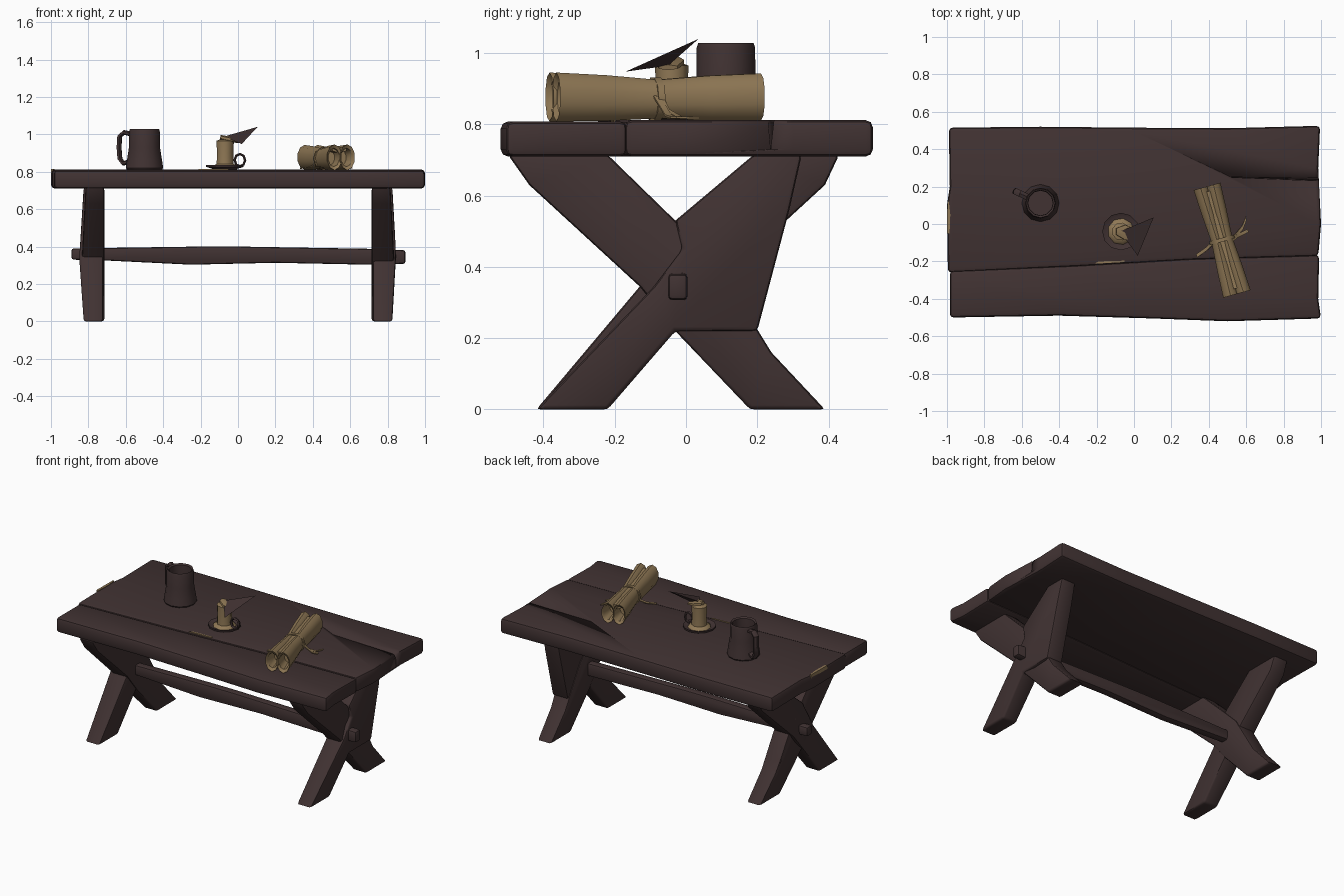
import bpy, bmesh, math
from mathutils import Vector as V

if "Cube" in bpy.data.objects:
    bpy.data.objects.remove(bpy.data.objects["Cube"])


def material(name, rgb):
    m = bpy.data.materials.new(name)
    m.diffuse_color = (*rgb, 1)
    m.use_nodes = True
    m.node_tree.nodes["Principled BSDF"].inputs["Base Color"].default_value = m.diffuse_color
    return m


WOOD = material("dark_wood", (0.052, 0.032, 0.032))
PAPER = material("parchment", (0.28, 0.19, 0.092))


def finish(bm, name, mat):
    bmesh.ops.recalc_face_normals(bm, faces=bm.faces)
    me = bpy.data.meshes.new(name)
    bm.to_mesh(me)
    bm.free()
    me.materials.append(mat)
    ob = bpy.data.objects.new(name, me)
    bpy.context.collection.objects.link(ob)
    bpy.ops.object.select_all(action='DESELECT')
    ob.select_set(True)
    bpy.context.view_layer.objects.active = ob
    bpy.ops.object.shade_smooth_by_angle(angle=math.radians(40))
    return ob


def prism(name, pts, axis, a, b, mat=WOOD, bevel=0.012, seg=2, shape=None):
    """Extrude a 2D outline along an axis, then round its sharp edges."""
    bm = bmesh.new()

    def place(p, h):
        co = list(p)
        co.insert(axis, h)
        return bm.verts.new(co)
    lo = [place(p, a) for p in pts]
    hi = [place(p, b) for p in pts]
    n = len(pts)
    bm.faces.new(lo)
    bm.faces.new(hi)
    for i in range(n):
        j = (i + 1) % n
        bm.faces.new((lo[i], lo[j], hi[j], hi[i]))
    if shape:
        for v in bm.verts:
            shape(v)
    bmesh.ops.recalc_face_normals(bm, faces=bm.faces)
    if bevel:
        es = [e for e in bm.edges if e.calc_face_angle(0) > 0.6]
        bmesh.ops.bevel(bm, geom=es, offset=bevel, segments=seg, profile=0.5,
                        affect='EDGES', clamp_overlap=True)
    return finish(bm, name, mat)


def skin(name, rings, mat, closed=False):
    """Bridge rings of points; cap the ends unless closed."""
    bm = bmesh.new()
    vs = [[bm.verts.new(p) for p in r] for r in rings]
    n = len(vs[0])
    for k in range(len(vs) if closed else len(vs) - 1):
        a, b = vs[k], vs[(k + 1) % len(vs)]
        for i in range(n):
            j = (i + 1) % n
            bm.faces.new((a[i], a[j], b[j], b[i]))
    if not closed:
        bm.faces.new(vs[0])
        bm.faces.new(vs[-1])
    return finish(bm, name, mat)


def lathe(name, prof, cx, cy, n, mat):
    rings = [[(cx + r * math.cos(2 * math.pi * i / n),
               cy + r * math.sin(2 * math.pi * i / n), z) for i in range(n)]
             for r, z in prof]
    return skin(name, rings, mat)


def tube(name, path, radii, side, n, mat, tangent=None, closed=False):
    """Sweep an ellipse (side radius, other radius) along a path."""
    path = [V(p) for p in path]
    m = len(path)
    rings = []
    for k, p in enumerate(path):
        prev = path[k - 1] if k or closed else p
        nxt = path[(k + 1) % m] if k < m - 1 or closed else p
        t = V(tangent) if tangent else (nxt - prev).normalized()
        s = V(side).normalized()
        u = s.cross(t).normalized()
        ra, rb = radii[k] if isinstance(radii, list) else radii
        rings.append([p + s * ra * math.cos(2 * math.pi * (i + .5) / n)
                      + u * rb * math.sin(2 * math.pi * (i + .5) / n) for i in range(n)])
    return skin(name, rings, mat, closed)


# Table top: narrow front plank and wide back plank with a crack
prism("front_plank", [(-.985, -.5), (-.4, -.49), (.1, -.505), (.5, -.52), (1, -.505),
                      (.985, -.4), (.99, -.165), (.3, -.185), (-.3, -.22), (-.985, -.25)],
      2, .71, .808, bevel=.02)
back = prism("back_plank", [(-.995, -.26), (-.3, -.227), (.3, -.192), (.985, -.172), (1, 0),
                            (.985, .3), (.995, .525), (.5, .512), (0, .515), (-.5, .52),
                            (-.99, .515), (-.985, .2), (-1, .1)],
             2, .71, .812, bevel=.02)
crack = prism("crack_cutter", [(.226, .83), (.236, .72), (.248, .83)], 0, .52, 1.05,
              bevel=0, shape=lambda v: v.co.x < .6 and setattr(
                  v, "co", V((.52, .25 + (v.co.y - .236) * .3, max(v.co.z, .8)))))
crack.hide_render = True
crack.hide_viewport = True
mod = back.modifiers.new("crack", 'BOOLEAN')
mod.operation = 'DIFFERENCE'
mod.solver = 'EXACT'
mod.object = crack

# Trestle legs: two crossing beams on each end
down_beam = [(-.5, .715), (-.44, .63), (-.13, .345), (-.03, .22), (.18, 0), (.39, 0),
             (.24, .16), (.2, .225), (.08, .42), (-.03, .53), (-.22, .715)]
up_beam = [(-.42, 0), (-.22, 0), (-.03, .22), (.08, .345), (.39, .63), (.43, .715),
           (.19, .715), (-.03, .53), (-.13, .345)]
webbed_beam = [(-.42, 0), (-.22, 0), (-.03, .22), (.2, .22), (.29, .56), (.325, .715),
               (.19, .715), (-.03, .53), (-.01, .45), (-.09, .345)]


def bulge(v):
    if abs(v.co.x) > .77:
        v.co.x += math.copysign(.02 * (1 - abs(v.co.z - .36) / .36), v.co.x)


for s, label, rising in ((-1, "left", up_beam), (1, "right", webbed_beam)):
    prism(label + "_falling_leg", down_beam, 0, s * .715, s * .815, shape=bulge)
    prism(label + "_rising_leg", rising, 0, s * .722, s * .825, shape=bulge)

# Stretcher between the trestles
prism("stretcher", [(-.89, .33), (-.7, .325), (-.25, .303), (.2, .313), (.7, .303), (.895, .308),
                    (.895, .38), (.7, .388), (0, .4), (-.2, .4), (-.89, .39)],
      1, -.05, .004, bevel=.012)

# Mug with handle
lathe("mug", [(.09, .805), (.1, .82), (.094, .86), (.083, .93), (.082, 1.015), (.078, 1.028),
              (.068, 1.02), (.066, .93), (.07, .85)], -.5, .112, 12, WOOD)
hd = V((-.9, .42, 0)).normalized()
mc = V((-.5, .112, 0))
tube("mug_handle", [mc + hd * r + V((0, 0, z)) for r, z in
                    ((.07, 1.0), (.12, 1.01), (.146, .99), (.15, .93), (.145, .87), (.125, .845), (.08, .855))],
     (.02, .013), (.42, .9, 0), 6, WOOD)

# Candle holder, candle and its tilted top
cx, cy = -.07, -.04
lathe("candle_dish", [(.06, .808), (.065, .815), (.1, .826), (.1, .836), (.08, .826), (.02, .824)],
      cx, cy, 12, WOOD)
tube("dish_handle", [(.01 + .028 * math.cos(a * math.pi / 4), -.045,
                      .862 + .033 * math.sin(a * math.pi / 4)) for a in range(8)],
     (.01, .007), (0, 1, 0), 5, WOOD, closed=True)
lathe("candle", [(.072, .824), (.068, .832), (.047, .842), (.045, .9), (.048, .965), (.03, .972)],
      cx, cy, 9, PAPER)
tube("melted_wax", [(-.095, -.04, .985), (-.05, -.045, .975), (.005, -.05, .96)],
     [(.02, .012), (.045, .014), (.03, .008)], (0, 1, 0), 6, PAPER)
bm = bmesh.new()
a, b, c, d = [bm.verts.new(p) for p in ((.105, .035, 1.04), (.02, -.17, .948),
                                        (-.075, -.04, .988), (.0, -.05, .965))]
for f in ((a, b, c), (a, b, d), (b, c, d), (c, a, d)):
    bm.faces.new(f)
finish(bm, "snuffer", WOOD)

# Rolled parchment: two pinched hollow rolls side by side
mid = V((.47, -.085, .877))
ax = V((.268, -.963, 0))
sd = V((.963, .268, 0))
for s in (-1, 1):
    stations = [(-.2, .6), (-.285, .75), (-.297, 1), (-.15, .95), (0, .82), (.15, .97),
                (.3, 1.04), (.288, .75), (.2, .6)]
    tube("parchment_roll", [mid + ax * t + sd * s * .034 * (.75 + abs(t)) + V((0, 0, -.006 + .02 * abs(t)))
                            for t, k in stations],
         [(.041 * k, .066 * k) for t, k in stations], sd, 10, PAPER, tangent=ax)
# Loose outer sheet bridging the rolls on top
tube("parchment_sheet", [mid + ax * t + V((0, 0, z)) for t, z in
                         ((-.27, .036), (-.12, .034), (0, .03), (.12, .034), (.27, .04))],
     [(.042, .014), (.038, .014), (.032, .012), (.038, .014), (.042, .014)], sd, 8, PAPER, tangent=ax)

# Ribbon tied round the middle with loose tails
tube("ribbon", [mid + V((0, 0, -.006)) + sd * .066 * math.cos(a * math.pi / 5)
                + V((0, 0, .06 * math.sin(a * math.pi / 5))) for a in range(10)],
     (.014, .005), ax, 4, PAPER, closed=True)
for tail in ([(.52, -.08, .89), (.55, -.055, .84), (.58, -.02, .82), (.6, .03, .818)],
             [(.52, -.09, .89), (.55, -.065, .85), (.58, -.05, .825), (.61, -.035, .82)],
             [(.42, -.1, .85), (.385, -.135, .825), (.335, -.17, .818)]):
    tube("ribbon_tail", tail, (.013, .004), ax, 4, PAPER)

# Parchment scraps stuck in the seam and on the left edge
prism("seam_scrap", [(-.21, -.212), (-.05, -.204), (-.05, -.196), (-.19, -.2)], 2, .8, .8145, PAPER, 0)
prism("edge_scrap", [(-1.0, -.05), (-.986, -.05), (-.982, .05), (-.99, .12), (-.998, .12)],
      2, .79, .814, PAPER, 0)
